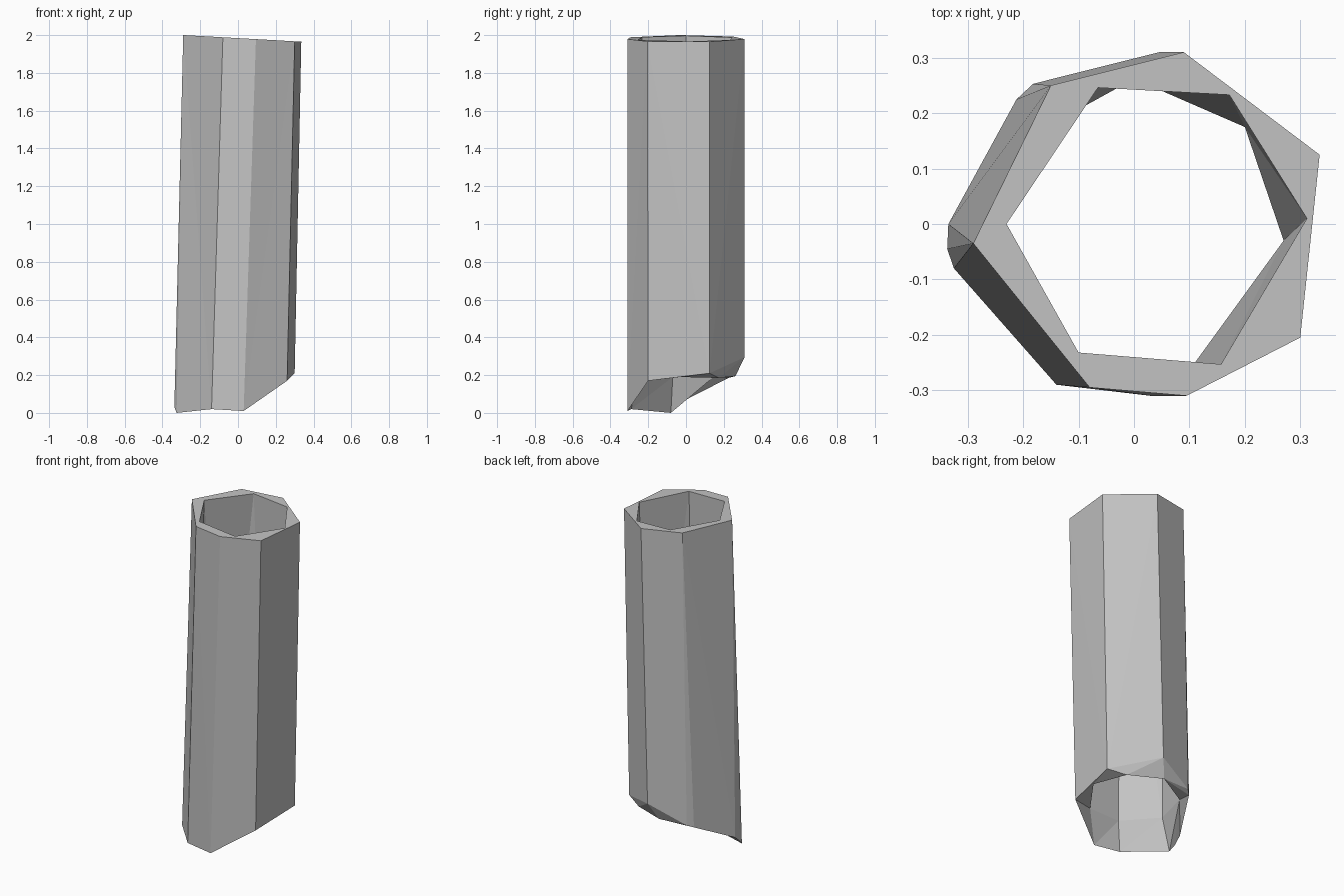
import bpy, bmesh, math

cube = bpy.data.objects.get("Cube")
if cube:
    bpy.data.objects.remove(cube, do_unlink=True)


def top_z(x):
    # The top cut is square to the leaning axis
    return 1.984 - 0.056 * x


def unwrapped_angles(ring, centre_x):
    # Rising angles of a counter-clockwise ring, closing on its first point
    angles = [math.atan2(v.co.y, v.co.x - centre_x) for v in ring]
    angles.append(angles[0])
    for i in range(1, len(angles)):
        while angles[i] <= angles[i - 1]:
            angles[i] += math.tau
    return angles


def bridge(bm, ring_a, ring_b, centre_a, centre_b):
    # Triangle strip between two rings with different point counts
    a, b = unwrapped_angles(ring_a, centre_a), unwrapped_angles(ring_b, centre_b)
    na, nb = len(ring_a), len(ring_b)
    i = j = 0
    while i < na or j < nb:
        va, vb = ring_a[i % na], ring_b[j % nb]
        if j == nb or (i < na and a[i + 1] <= b[j + 1]):
            i += 1
            bm.faces.new((va, ring_a[i % na], vb))
        else:
            j += 1
            bm.faces.new((va, ring_b[j % nb], vb))


# Rings of the outer wall and the bore, counter-clockwise
outer_top = [(.335, .125), (.09, .31), (-.15, .25), (-.29, -.035),
             (-.08, -.295), (.095, -.31), (.30, -.205)]
inner_top = [(.172, .233), (-.065, .246), (-.23, 0), (-.10, -.232),
             (.157, -.253), (.312, .01)]
outer_bottom = [(.30, .125, .21), (.045, .31, .295), (-.182, .253, .2),
                (-.212, .225, .185), (-.335, 0, .07), (-.337, -.045, .03),
                (-.325, -.08, 0), (-.14, -.29, .02), (.03, -.31, .01),
                (.26, -.2, .17)]
inner_bottom = [(.2, .175, .185), (0, .262, .195), (-.21, .146, .19),
                (-.265, -.07, .19), (-.1, -.255, .19), (.11, -.25, .19),
                (.27, -.03, .19)]

bm = bmesh.new()
ot, it = ([bm.verts.new((x, y, top_z(x))) for x, y in r]
          for r in (outer_top, inner_top))
ob, ib = ([bm.verts.new(p) for p in r] for r in (outer_bottom, inner_bottom))
TOP, LOW = .02, -.02
bridge(bm, ot, ob, TOP, LOW)   # outer wall
bridge(bm, it, ib, TOP, LOW)   # bore
bridge(bm, ot, it, TOP, TOP)   # top rim
bridge(bm, ob, ib, LOW, LOW)   # slanted bottom lip
bmesh.ops.recalc_face_normals(bm, faces=bm.faces)

mesh = bpy.data.meshes.new("leaning_tube")
bm.to_mesh(mesh)
bm.free()
tube = bpy.data.objects.new("leaning_tube", mesh)
bpy.context.collection.objects.link(tube)

# Plain grey material
grey = bpy.data.materials.new("light_grey")
grey.use_nodes = True
colour = (.55, .55, .55, 1)
grey.diffuse_color = colour
grey.node_tree.nodes["Principled BSDF"].inputs["Base Color"].default_value = colour
mesh.materials.append(grey)
